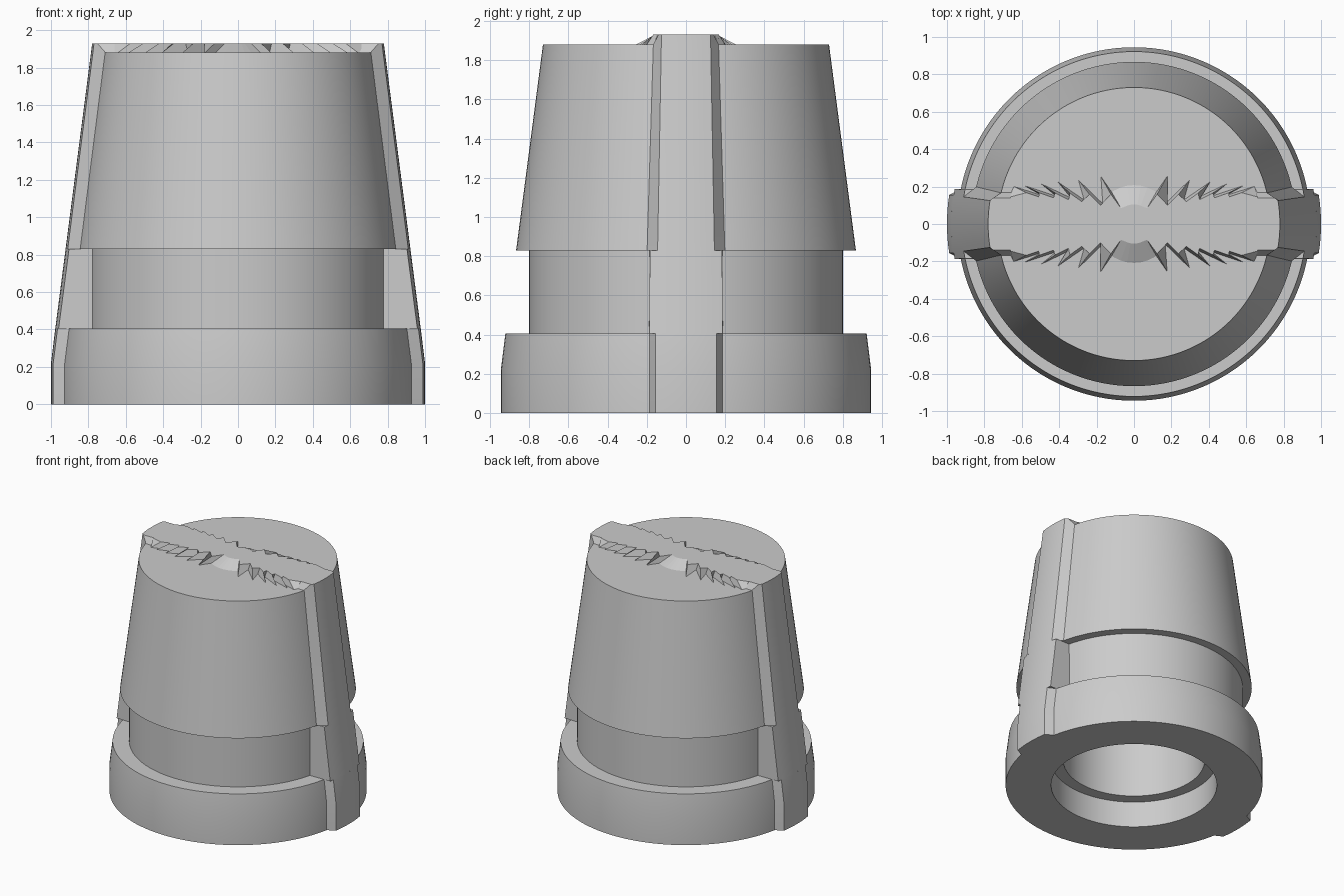
import bpy, bmesh
from math import sin, cos, pi, sqrt, radians

if "Cube" in bpy.data.objects:
    bpy.data.objects.remove(bpy.data.objects["Cube"])

SEG = 128


def make_object(name, bm, smooth=True):
    bmesh.ops.recalc_face_normals(bm, faces=bm.faces)
    mesh = bpy.data.meshes.new(name)
    bm.to_mesh(mesh)
    bm.free()
    obj = bpy.data.objects.new(name, mesh)
    bpy.context.collection.objects.link(obj)
    if smooth:
        bpy.ops.object.select_all(action='DESELECT')
        obj.select_set(True)
        bpy.context.view_layer.objects.active = obj
        bpy.ops.object.shade_smooth_by_angle(angle=radians(25))
    return obj


def loft(bm, rings):
    """Join equal-length rings of points and cap both ends."""
    loops = [[bm.verts.new(p) for p in ring] for ring in rings]
    n = len(loops[0])
    for a, b in zip(loops, loops[1:]):
        for i in range(n):
            j = (i + 1) % n
            bm.faces.new((a[i], a[j], b[j], b[i]))
    bm.faces.new(loops[0][::-1])
    bm.faces.new(loops[-1])


def circle(r, z):
    return [(r * cos(2 * pi * i / SEG), r * sin(2 * pi * i / SEG), z) for i in range(SEG)]


# Turned knob body: stepped bore, flared base, groove and tapered grip
profile = [(0.52, 1.3), (0.52, 0.21), (0.61, 0.21), (0.61, 0), (0.945, 0),
           (0.945, 0.22), (0.922, 0.405), (0.80, 0.405), (0.80, 0.83),
           (0.867, 0.83), (0.73, 1.88)]
bm = bmesh.new()
loft(bm, [circle(r, z) for r, z in profile])
make_object("knob_body", bm)


# Side ribs: rows are z, outer radius, outer half width, foot radius, foot half width
def rib_section(side, z, r, w, rf, wf):
    ys = [w * (k / 4 - 1) for k in range(9)]
    pts = [(sqrt(r * r - y * y), y) for y in ys]
    foot = sqrt(rf * rf - wf * wf)
    pts = [(0.65, -wf), (foot, -wf)] + pts + [(foot, wf), (0.65, wf)]
    return [(side * x, side * y, z) for x, y in pts]


rib_parts = {
    "lower_rib": [(0, 1.0, 0.155, 0.944, 0.187), (0.22, 1.0, 0.155, 0.944, 0.187),
                  (0.405, 0.977, 0.155, 0.92, 0.187)],
    "middle_rib": [(0.405, 0.977, 0.187, 0.80, 0.188), (0.83, 0.922, 0.184, 0.80, 0.185)],
    "upper_rib": [(0.83, 0.922, 0.145, 0.865, 0.20), (1.88, 0.786, 0.126, 0.728, 0.168),
                  (1.93, 0.78, 0.125, 0.765, 0.14)],
}
for name, rows in rib_parts.items():
    for label, side in (("right", 1), ("left", -1)):
        bm = bmesh.new()
        loft(bm, [rib_section(side, *row) for row in rows])
        make_object(label + "_" + name, bm)

# Top ridge: sawtooth edges with a round hub; inner and outer end of each tooth
teeth = [((0.07, 0.085), (0.19, 0.25)), ((0.18, 0.10), (0.31, 0.23)),
         ((0.28, 0.12), (0.42, 0.22)), ((0.35, 0.13), (0.51, 0.21)),
         ((0.43, 0.14), (0.60, 0.20)), ((0.51, 0.145), (0.655, 0.195))]
top, low = [], []
for k, ((ix, iy), (ox, oy)) in enumerate(teeth):
    top += [(ix, iy), (ix + 0.45 * (ox - ix), iy + 0.45 * (oy - iy))]
    low += [(0.12, 0.172) if k == 0 else (ix - 0.012, iy + 0.01), (ox - 0.012, oy + 0.006)]
top.append((0.66, 0.145))
low.append((0.66, 0.165))


def ridge_ring(quarter, hub_r, z):
    arc = [(hub_r * cos(radians(a)), hub_r * sin(radians(a))) for a in range(120, 59, -10)]
    half = [(-x, y) for x, y in reversed(quarter)] + arc + quarter
    return [(s * x, s * y, z) for s in (1, -1) for x, y in half]


bm = bmesh.new()
loft(bm, [ridge_ring(low, 0.21, 1.879), ridge_ring(top, 0.105, 1.93)])
make_object("top_ridge", bm, smooth=False)
